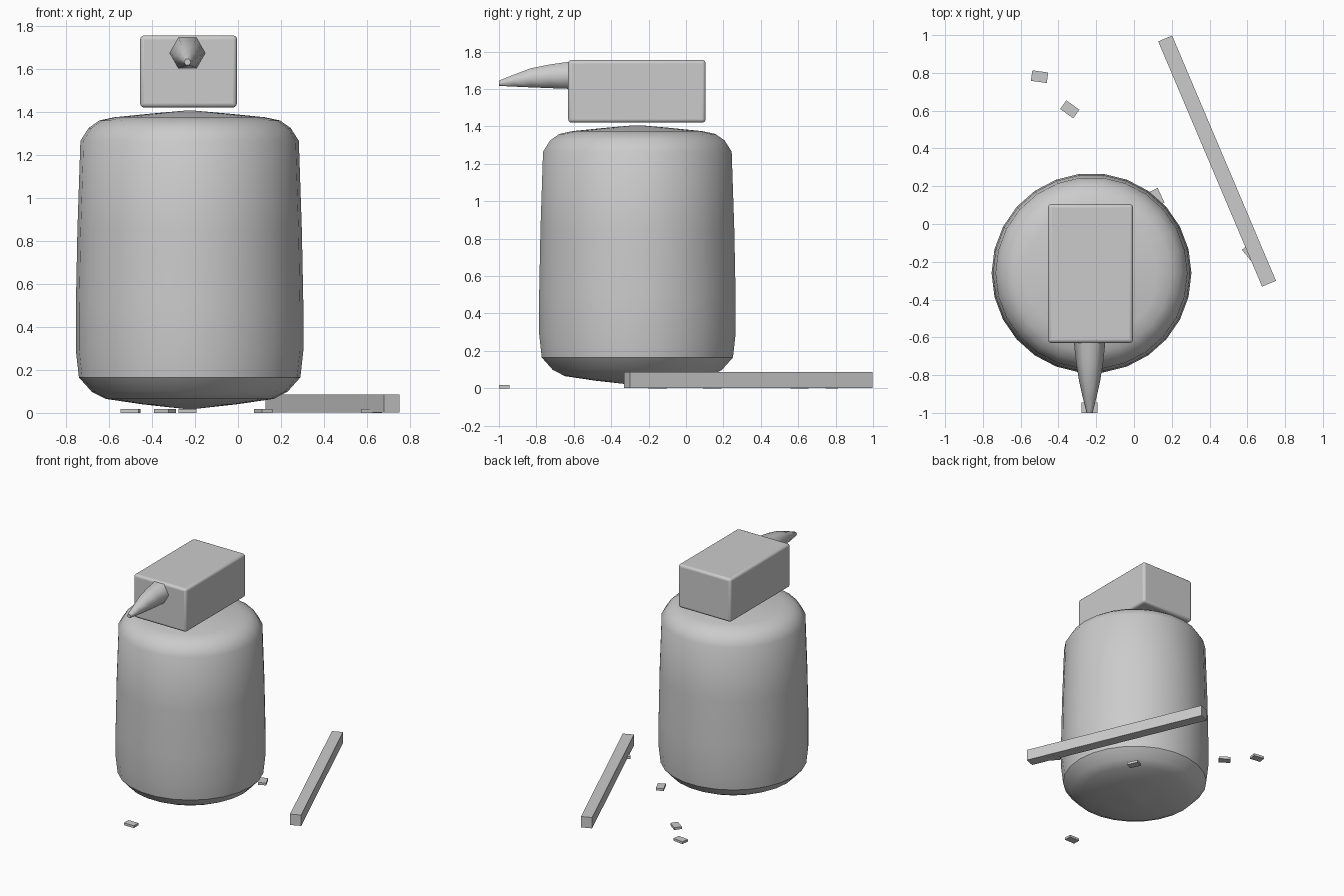
import bpy, bmesh
from math import radians, sin, cos, pi, atan2, hypot

if "Cube" in bpy.data.objects:
    bpy.data.objects.remove(bpy.data.objects["Cube"])


def finish(name, bm, smooth=None):
    bmesh.ops.recalc_face_normals(bm, faces=bm.faces)
    me = bpy.data.meshes.new(name)
    bm.to_mesh(me)
    bm.free()
    ob = bpy.data.objects.new(name, me)
    bpy.context.collection.objects.link(ob)
    if smooth:
        bpy.ops.object.select_all(action='DESELECT')
        bpy.context.view_layer.objects.active = ob
        ob.select_set(True)
        bpy.ops.object.shade_smooth_by_angle(angle=radians(smooth))
    return ob


def box(name, center, size, angle=0):
    bm = bmesh.new()
    bmesh.ops.create_cube(bm, size=1)
    bmesh.ops.scale(bm, vec=size, verts=bm.verts)
    ob = finish(name, bm)
    ob.location = center
    ob.rotation_euler.z = radians(angle)
    return ob


def skin(name, rings, smooth):
    """Join equal rings of points into a closed tube."""
    bm = bmesh.new()
    loops = [[bm.verts.new(p) for p in r] for r in rings]
    n = len(loops[0])
    for a, b in zip(loops, loops[1:]):
        for i in range(n):
            j = (i + 1) % n
            bm.faces.new((a[i], a[j], b[j], b[i]))
    bm.faces.new(loops[0])
    bm.faces.new(loops[-1])
    return finish(name, bm, smooth)


# Rounded barrel body: (radius, height)
profile = [(0.02, 0.018), (0.22, 0.04), (0.39, 0.065), (0.455, 0.098),
           (0.515, 0.165), (0.529, 0.29), (0.529, 0.5), (0.522, 0.85),
           (0.508, 1.265), (0.47, 1.325), (0.42, 1.36), (0.35, 1.375),
           (0.18, 1.392), (0.02, 1.406)]
N = 26
skin("body", [[(-0.225 + r * cos(2 * pi * i / N), -0.26 + r * sin(2 * pi * i / N), z)
               for i in range(N)] for r, z in profile], 60)

# Box head floating above the body
head = box("head", (-0.23, -0.2625, 1.588), (0.45, 0.735, 0.335))
bev = head.modifiers.new("bevel", 'BEVEL')
bev.width = 0.018
bev.segments = 3
bpy.context.view_layer.objects.active = head
head.select_set(True)
bpy.ops.object.shade_smooth_by_angle(angle=radians(35))

# Hexagonal drooping beak: (y, half width, bottom z, top z)
beak = [(-0.62, 0.084, 1.601, 1.747), (-0.73, 0.072, 1.605, 1.731),
        (-0.83, 0.056, 1.609, 1.711), (-0.92, 0.036, 1.613, 1.677),
        (-1.0, 0.016, 1.617, 1.645)]
skin("beak", [[(-0.235 + w * cos(pi * i / 3), y,
                (lo + hi) / 2 + (hi - lo) / 2 * sin(pi * i / 3) / sin(pi / 3))
               for i in range(6)] for y, w, lo, hi in beak], 65)

# Long stick lying on the ground
x0, y0, x1, y1 = 0.165, 0.982, 0.715, -0.316
box("stick", ((x0 + x1) / 2, (y0 + y1) / 2, 0.044),
    (hypot(x1 - x0, y1 - y0), 0.08, 0.084), atan2(y1 - y0, x1 - x0) * 180 / pi)

# Scattered flat chips
chips = [(-0.5, 0.78, -8), (-0.34, 0.607, -36), (0.118, 0.14, -65),
         (-0.235, -0.972, 0), (0.62, -0.152, -50)]
for k, (x, y, a) in enumerate(chips):
    box(f"chip_{k + 1}", (x, y, 0.009), (0.085, 0.056, 0.018), a)
